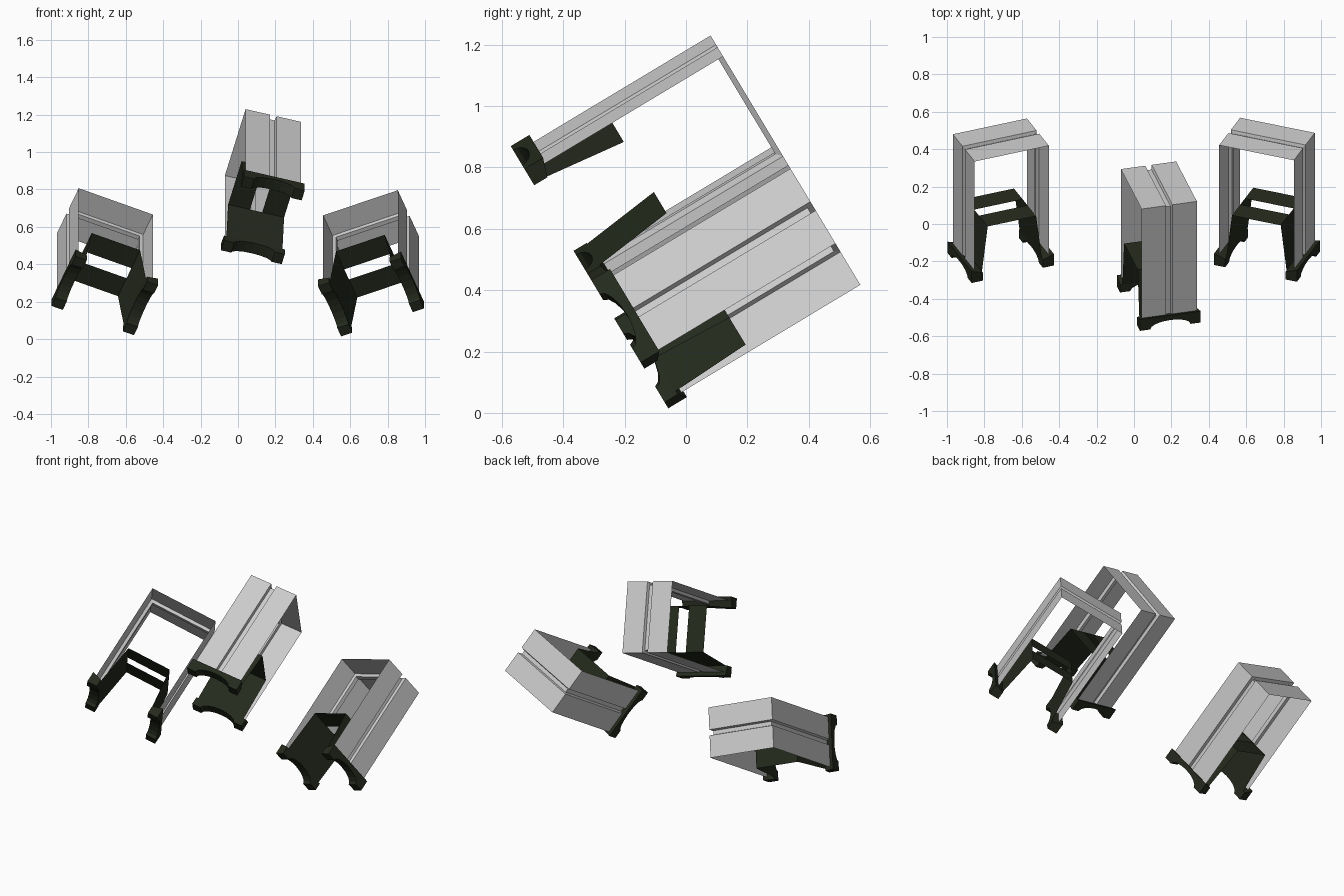
import bpy, bmesh, math
from mathutils import Matrix, Vector

if "Cube" in bpy.data.objects:
    bpy.data.objects.remove(bpy.data.objects["Cube"])

# local unit frame: x = panel width, y = height of the arch, z = span between legs
TILT = Matrix.Rotation(math.radians(31), 4, 'X')
dark = bpy.data.materials.new("dark_green")
dark.diffuse_color = (0.018, 0.023, 0.012, 1)
dark.use_nodes = True
dark.node_tree.nodes["Principled BSDF"].inputs["Base Color"].default_value = dark.diffuse_color


def make(name, bm, world, mat=None):
    bmesh.ops.remove_doubles(bm, verts=bm.verts, dist=1e-5)
    bmesh.ops.recalc_face_normals(bm, faces=bm.faces)
    me = bpy.data.meshes.new(name)
    bm.to_mesh(me)
    bm.free()
    ob = bpy.data.objects.new(name, me)
    ob.matrix_world = world
    bpy.context.collection.objects.link(ob)
    if mat:
        me.materials.append(mat)
    return ob


def face(bm, pts):
    return bm.faces.new([bm.verts.new(p) for p in pts])


def arch_shell(name, world):
    # thin grooved section swept along a square arch
    bm = bmesh.new()
    section = [(-.153, 0), (-.018, 0), (-.012, .018), (.012, .018), (.018, 0), (.153, 0)]
    rows = []
    for v, off in section:
        h, top = .2145 - off, .702 - off
        rows.append([(v, 0, -h), (v, top, -h), (v, top, h), (v, 0, h)])
    for a, b in zip(rows, rows[1:]):
        for i in range(3):
            face(bm, [a[i], a[i + 1], b[i + 1], b[i]])
    make(name, bm, world)


def feet(name, world):
    # bar with an arched underside under each leg
    bm = bmesh.new()
    n = 8
    low = [(-.168, -.042)]
    for i in range(n + 1):
        a = math.pi * i / n
        low.append((-.112 * math.cos(a), -.042 + .042 * math.sin(a)))
    low.append((.168, -.042))
    top = .029
    for s in (-1, 1):
        w0, w1 = .174 * s, .238 * s
        for a, b in zip(low, low[1:]):
            face(bm, [(*a, w0), (*b, w0), (*b, w1), (*a, w1)])
            for w, t in ((w0, .008), (w1, top)):
                face(bm, [(*a, w), (*b, w), (b[0], t, w), (a[0], t, w)])
            face(bm, [(a[0], .008, w0), (b[0], .008, w0), (b[0], top, w1), (a[0], top, w1)])
        for v in (-.168, .168):
            face(bm, [(v, -.042, w0), (v, -.042, w1), (v, top, w1), (v, .008, w0)])
    make(name, bm, world, dark)


def inner_frame(name, world):
    # leaning side sheets joined by two cross bars with a slot between
    bm = bmesh.new()
    k, d = .155, .281
    for s in (-1, 1):
        face(bm, [(-k, .005, .174 * s), (k, .005, .174 * s), (k, d, .14 * s), (-k, d, .14 * s)])
        face(bm, [(k * s, d, -.14), (k * s, d, .14), (.034 * s, d, .14), (.034 * s, d, -.14)])
    make(name, bm, world, dark)


# three arches standing on the tilted plane: x, height on plane, turn
for tag, x, u, turn in (("left", -.712, .296, -67.5),
                        ("centre", .133, .766, 15),
                        ("right", .711, .286, 68.5)):
    world = TILT @ Matrix.Translation(Vector((x, 0, u))) @ Matrix.Rotation(math.radians(turn), 4, 'Y')
    arch_shell(tag + "_arch_shell", world)
    feet(tag + "_feet", world)
    inner_frame(tag + "_inner_frame", world)
